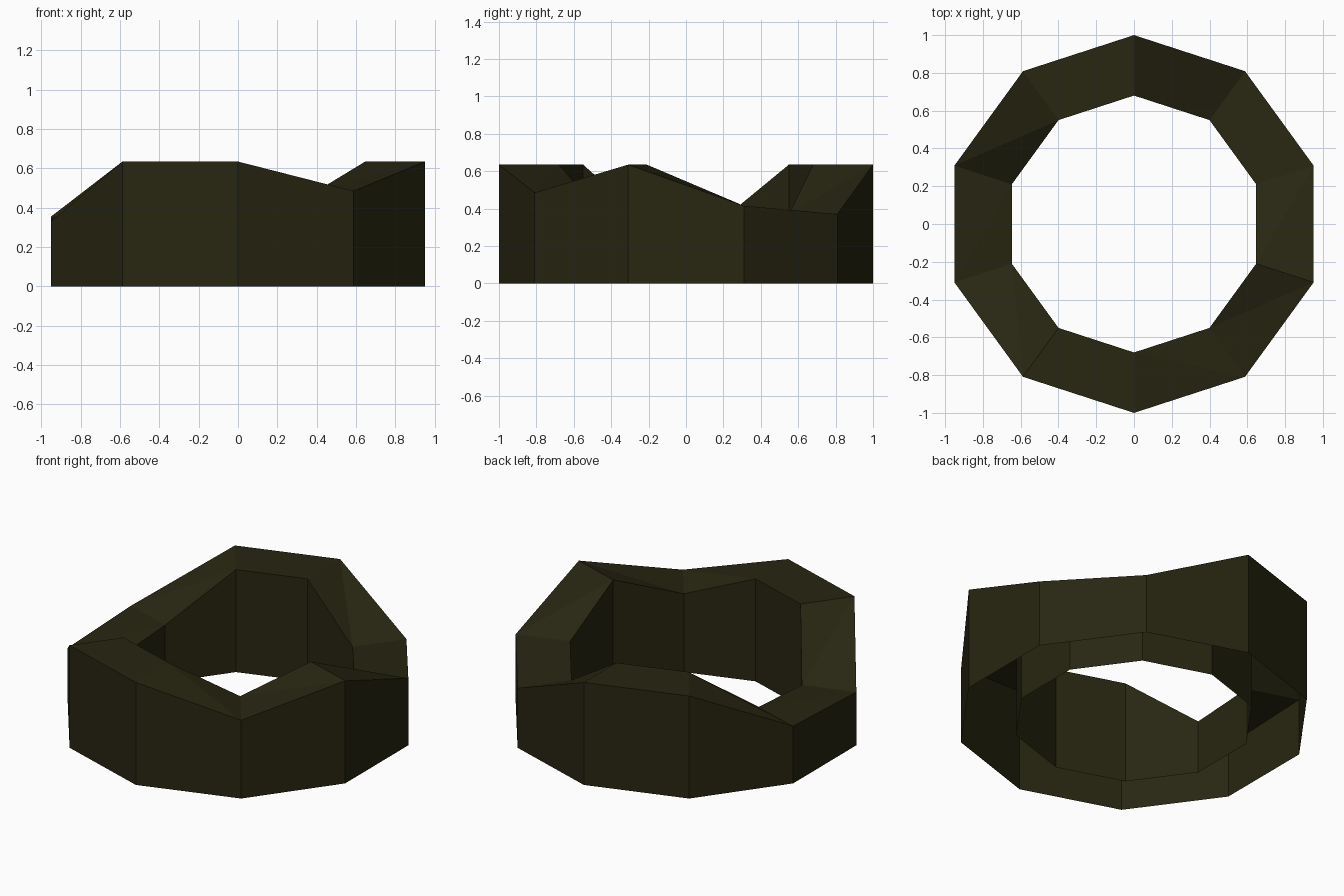
import bpy, bmesh, math

if "Cube" in bpy.data.objects:
    bpy.data.objects.remove(bpy.data.objects["Cube"])

# Rim height at each of the ten corners, counter-clockwise from the back (+y)
HEIGHTS = [0.635, 0.635, 0.355, 0.33, 0.635, 0.635, 0.485, 0.635, 0.415, 0.37]
R_OUT, R_IN = 1.0, 0.68
N = len(HEIGHTS)


def ring(bm, radius, heights):
    """One loop of ten vertices with given heights."""
    return [bm.verts.new((radius * math.cos(math.pi / 2 + math.tau * i / N),
                          radius * math.sin(math.pi / 2 + math.tau * i / N), z))
            for i, z in enumerate(heights)]


mat = bpy.data.materials.new("dark olive")
mat.diffuse_color = (0.021, 0.0192, 0.0056, 1)
mat.use_nodes = True
mat.node_tree.nodes["Principled BSDF"].inputs["Base Color"].default_value = mat.diffuse_color

bm = bmesh.new()
out_low = ring(bm, R_OUT, [0] * N)
out_top = ring(bm, R_OUT, HEIGHTS)
in_top = ring(bm, R_IN, HEIGHTS)
in_low = ring(bm, R_IN, [0] * N)
for i in range(N):
    j = (i + 1) % N
    # outer wall and inner wall (hollow underneath)
    bm.faces.new((out_low[i], out_low[j], out_top[j], out_top[i]))
    bm.faces.new((in_low[j], in_low[i], in_top[i], in_top[j]))
    # uneven rim, split along one diagonal
    bm.faces.new((out_top[i], out_top[j], in_top[i]))
    bm.faces.new((out_top[j], in_top[j], in_top[i]))

mesh = bpy.data.meshes.new("broken_ring_wall")
bm.to_mesh(mesh)
bm.free()
mesh.materials.append(mat)
obj = bpy.data.objects.new("broken_ring_wall", mesh)
bpy.context.collection.objects.link(obj)
